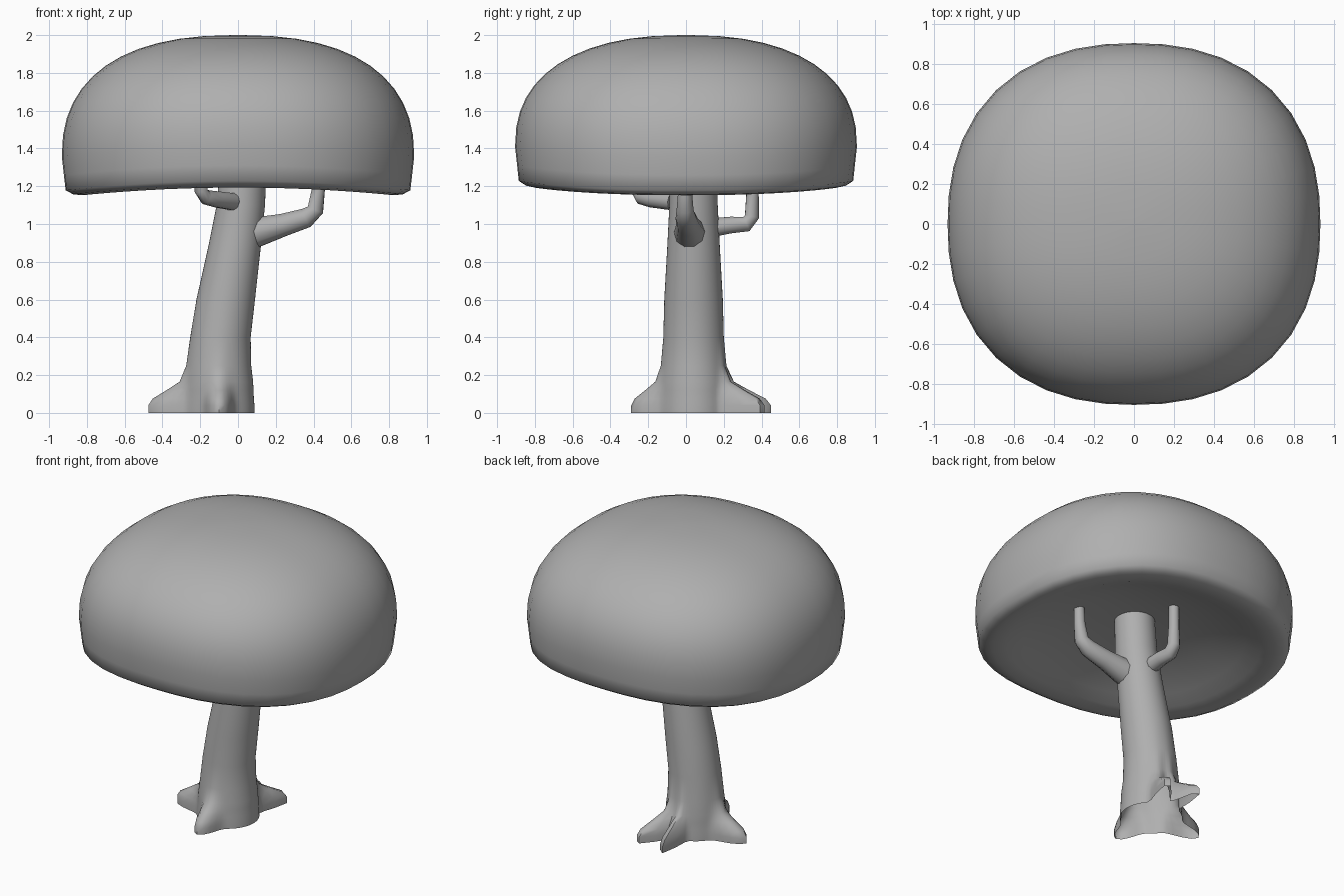
import bpy, math
from mathutils import Vector

if "Cube" in bpy.data.objects:
    bpy.data.objects.remove(bpy.data.objects["Cube"])

grey = bpy.data.materials.new("dark_grey")
grey.diffuse_color = (0.43, 0.43, 0.43, 1)
grey.use_nodes = True
grey.node_tree.nodes["Principled BSDF"].inputs["Base Color"].default_value = grey.diffuse_color


def loft(name, rings, cap_start=False, cap_end=False):
    """Skin a list of equal-length point rings into a smooth-shaded object."""
    n = len(rings[0])
    verts = [p for ring in rings for p in ring]
    faces = []
    for k in range(len(rings) - 1):
        for i in range(n):
            j = (i + 1) % n
            faces.append((k*n + i, k*n + j, (k+1)*n + j, (k+1)*n + i))
    if cap_start:
        faces.append(tuple(reversed(range(n))))
    if cap_end:
        faces.append(tuple(range((len(rings) - 1)*n, len(rings)*n)))
    me = bpy.data.meshes.new(name)
    me.from_pydata(verts, [], faces)
    me.materials.append(grey)
    ob = bpy.data.objects.new(name, me)
    bpy.context.collection.objects.link(ob)
    bpy.ops.object.select_all(action='DESELECT')
    ob.select_set(True)
    bpy.context.view_layer.objects.active = ob
    bpy.ops.object.shade_smooth_by_angle(angle=math.radians(60))
    return ob


# Canopy: squarish plan, domed top, hollowed underside arched along x
def canopy_ring(f, z, arch):
    pts = []
    for i in range(40):
        a = 2*math.pi*i/40
        c, s = math.cos(a), math.sin(a)
        r = f/(abs(c)**2.3 + abs(s)**2.3)**(1/2.3)
        x, y = 0.933*r*c, 0.905*r*s
        pts.append((x, y, z - arch*x*x))
    return pts


profile = [(0.02, 1.33, .06), (0.25, 1.322, .06), (0.5, 1.29, .06),
           (0.7, 1.237, .06), (0.8, 1.205, .06), (0.885, 1.193, .06),
           (0.935, 1.203, .06), (0.978, 1.228, .06), (0.988, 1.31, .06)]
for k in range(13):  # dome
    t = math.radians(89*k/12)
    f, h = math.cos(t)**(2/2.35), math.sin(t)**(2/2.35)
    profile.append((f, 1.41 + 0.59*h, .06*(1 - h)))
loft("canopy", [canopy_ring(*p) for p in profile], True, True)

# Trunk: leaning tapered column flaring into star-shaped roots
# root: angle, length from the trunk axis, angular width
ROOTS = [(180, .375, .27), (-90, .33, .28), (65, .42, .18), (94, .42, .15)]


def trunk_ring(z, cx, r, flare):
    pts = []
    for i in range(64):
        a = 2*math.pi*i/64
        rad = r
        for deg, length, width in ROOTS:
            d = (a - math.radians(deg) + math.pi) % (2*math.pi) - math.pi
            rad += (length - r)*flare*math.exp(-(d/width)**2)
        pts.append((cx + rad*math.cos(a), 0.04 + rad*math.sin(a), z))
    return pts


levels = [(0, -.10, .188, 1), (.04, -.10, .187, 1), (.075, -.10, .184, .88),
          (.12, -.10, .182, .5), (.165, -.10, .18, .15), (.25, -.10, .17, .02),
          (.4, -.093, .16, 0), (.6, -.065, .155, 0), (.9, -.015, .138, 0),
          (1.1, .015, .128, 0), (1.34, .03, .122, 0)]
loft("trunk", [trunk_ring(*l) for l in levels], False, True)


# Branches: tapered tubes along bent paths
def branch(name, path):
    pts = [Vector(p[:3]) for p in path]
    rings = []
    side = None
    for k, p in enumerate(pts):
        t = (pts[min(k+1, len(pts)-1)] - pts[max(k-1, 0)]).normalized()
        if side is None:
            side = t.cross(Vector((0, 0, 1))).normalized()
        u = (side - t*side.dot(t)).normalized()
        v = t.cross(u)
        rings.append([p + path[k][3]*(u*math.cos(a) + v*math.sin(a))
                      for a in (2*math.pi*i/10 for i in range(10))])
    loft(name, rings, True, True)


branch("right_branch", [(.09, .02, .955, .084), (.24, .01, .995, .063),
                        (.36, 0, 1.032, .055), (.41, -.005, 1.075, .045),
                        (.425, -.005, 1.18, .036), (.43, -.005, 1.31, .033)])
branch("back_branch", [(-.01, .13, .98, .052), (-.015, .24, .995, .046),
                       (-.02, .32, 1.0, .043), (-.02, .35, 1.04, .04),
                       (-.02, .352, 1.16, .034), (-.02, .352, 1.31, .032)])
branch("front_branch", [(-.03, -.07, 1.118, .047), (-.11, -.18, 1.13, .044),
                        (-.17, -.235, 1.142, .04), (-.195, -.257, 1.175, .035),
                        (-.197, -.26, 1.31, .031)])
